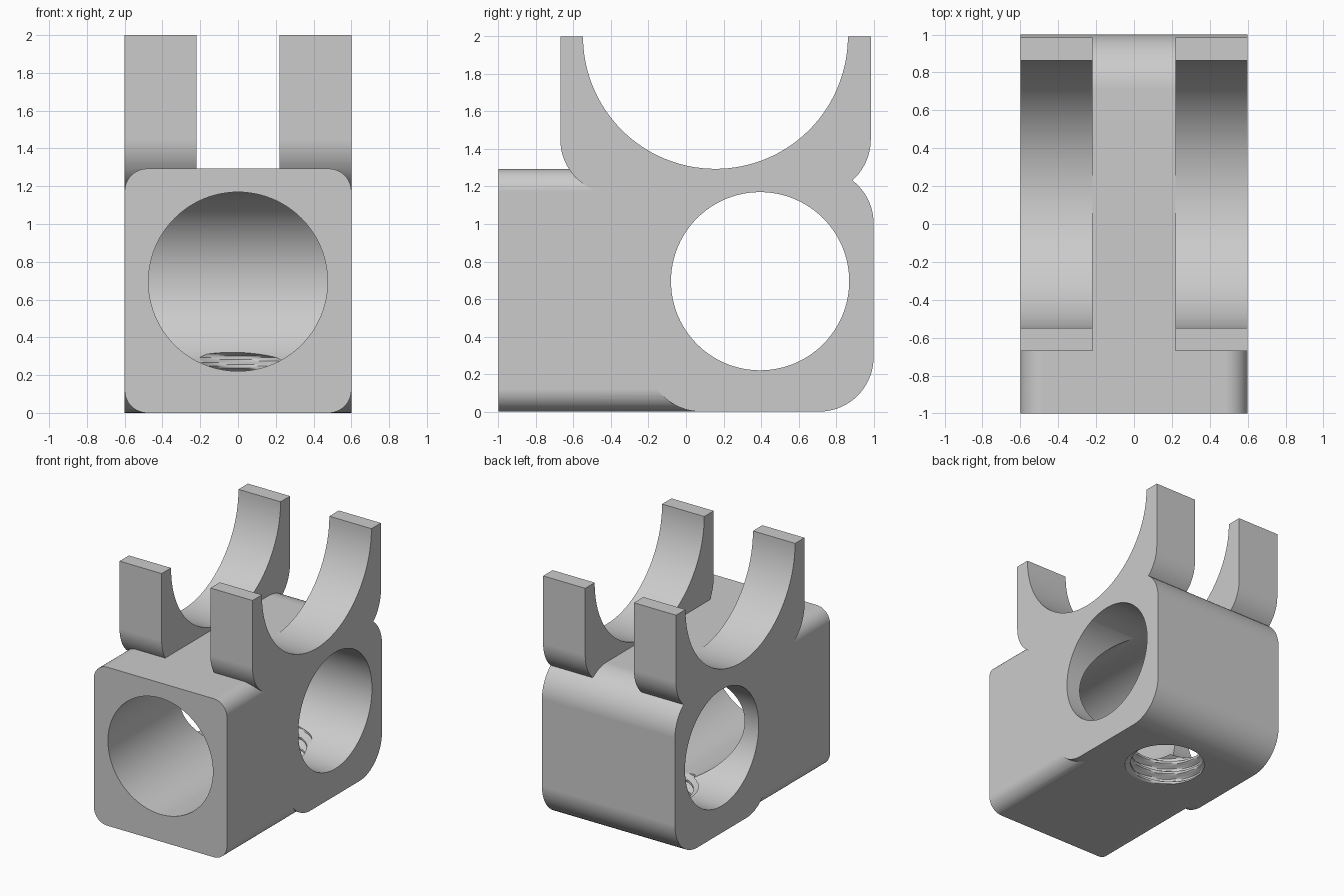
import bpy, bmesh
from math import sin, cos, pi, radians, sqrt

cube = bpy.data.objects.get("Cube")
if cube:
    bpy.data.objects.remove(cube, do_unlink=True)

HALF_W, TOP = 0.6, 1.293      # body half width and height
CY, CZ, BORE = 0.395, 0.695, 0.475

grey = bpy.data.materials.new("plain_grey")
grey.use_nodes = True
grey.diffuse_color = (0.6, 0.6, 0.6, 1)
grey.node_tree.nodes["Principled BSDF"].inputs["Base Color"].default_value = (0.6, 0.6, 0.6, 1)


def arc(u, v, r, start, end, n=16):
    """Points along an arc, angles in degrees."""
    steps = [radians(start + (end - start) * i / n) for i in range(n + 1)]
    return [(u + r * cos(a), v + r * sin(a)) for a in steps]


def rounded_rect(u0, u1, v0, v1, r):
    return (arc(u1 - r, v1 - r, r, 0, 90) + arc(u0 + r, v1 - r, r, 90, 180)
            + arc(u0 + r, v0 + r, r, 180, 270) + arc(u1 - r, v0 + r, r, 270, 360))


def finish(name, bm):
    bmesh.ops.recalc_face_normals(bm, faces=bm.faces[:])
    mesh = bpy.data.meshes.new(name)
    bm.to_mesh(mesh)
    bm.free()
    mesh.materials.append(grey)
    obj = bpy.data.objects.new(name, mesh)
    bpy.context.collection.objects.link(obj)
    return obj


def prism(name, points, axis, start, end):
    """Extrude a profile along x (profile in yz) or along y (profile in xz)."""
    bm = bmesh.new()
    place = (lambda u, v: (start, u, v)) if axis == "x" else (lambda u, v: (u, start, v))
    face = bm.faces.new([bm.verts.new(place(u, v)) for u, v in points])
    moved = bmesh.ops.extrude_face_region(bm, geom=[face])["geom"]
    shift = (end - start, 0, 0) if axis == "x" else (0, end - start, 0)
    bmesh.ops.translate(bm, vec=shift,
                        verts=[g for g in moved if isinstance(g, bmesh.types.BMVert)])
    return finish(name, bm)


def threaded_rod(name, minor, major, pitch, z0, z1, sides=64, per_turn=10):
    """Cylinder whose radius follows a right-handed thread."""
    bm = bmesh.new()
    rows = int((z1 - z0) / pitch * per_turn)
    rings = []
    for i in range(rows + 1):
        z = z0 + (z1 - z0) * i / rows
        ring = []
        for k in range(sides):
            phase = (z / pitch - k / sides) % 1.0
            ridge = min(1, max(0, 2 * abs(2 * phase - 1) - 0.5))
            r, a = minor + (major - minor) * ridge, 2 * pi * k / sides
            ring.append(bm.verts.new((r * cos(a), CY + r * sin(a), z)))
        rings.append(ring)
    for low, high in zip(rings, rings[1:]):
        for k in range(sides):
            j = (k + 1) % sides
            bm.faces.new((low[k], low[j], high[j], high[k]))
    bm.faces.new(rings[0])
    bm.faces.new(rings[-1])
    return finish(name, bm)


def combine(target, other, operation):
    other.hide_render = True
    mod = target.modifiers.new(operation.lower(), "BOOLEAN")
    mod.operation, mod.solver, mod.object = operation, "EXACT", other
    bpy.context.view_layer.objects.active = target
    bpy.ops.object.modifier_apply(modifier=mod.name)
    bpy.data.objects.remove(other, do_unlink=True)


# Rear block with rounded edges running sideways
body = prism("clamp_body", rounded_rect(-0.21, 1.0, 0, TOP, 0.29), "x", -HALF_W, HALF_W)

# Front arm with rounded edges running front to back
arm = prism("front_arm", rounded_rect(-HALF_W, HALF_W, 0, TOP, 0.12), "y", -1.0, CY)
combine(body, arm, "UNION")

# Pair of open saddles on top
saddle = ([(-0.55, 2.0), (-0.67, 2.0)] + arc(-0.38, 1.45, 0.29, 180, 270)
          + arc(0.695, 1.45, 0.29, 270, 360) + [(0.985, 2.0)]
          + arc(0.157, 2.0, 0.706, 360, 180, 64)[:-1])
saddle[0] = (0.157 - 0.706, 2.0)
for side in (-1, 1):
    plate = prism("saddle_plate", saddle, "x", side * 0.22, side * HALF_W)
    combine(body, plate, "UNION")

# Sideways bore, front bore and threaded hole underneath
combine(body, prism("side_bore", arc(CY, CZ, BORE, 0, 360, 96)[:-1], "x", -1, 1), "DIFFERENCE")
combine(body, prism("front_bore", arc(0, CZ, BORE - 0.001, 0, 360, 96)[:-1], "y", -1.2, CY),
        "DIFFERENCE")
combine(body, threaded_rod("screw_hole", 0.28, 0.325, 0.09, -0.05, 0.5), "DIFFERENCE")

# Smooth curves with crisp edges and flat large faces
bpy.ops.object.select_all(action="DESELECT")
body.select_set(True)
bpy.context.view_layer.objects.active = body
bpy.ops.object.shade_smooth_by_angle(angle=radians(30))
weighted = body.modifiers.new("weighted_normals", "WEIGHTED_NORMAL")
weighted.keep_sharp = True
